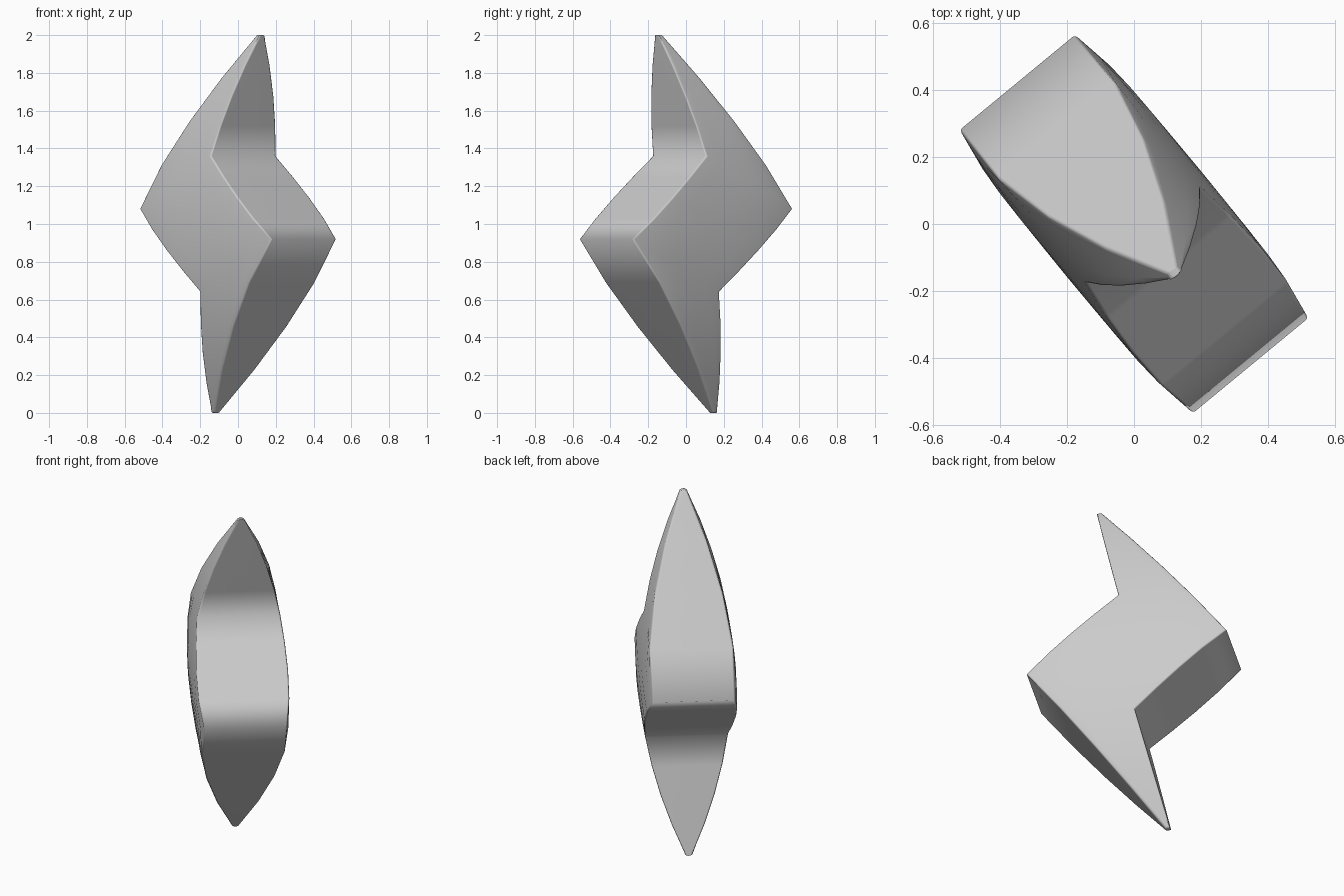
import bpy
import bmesh
from mathutils import Vector

cube = bpy.data.objects.get("Cube")
if cube:
    bpy.data.objects.remove(cube, do_unlink=True)

grey = bpy.data.materials.new("light_grey")
grey.use_nodes = True
COLOUR = (0.6, 0.6, 0.6, 1)
grey.diffuse_color = COLOUR
grey.node_tree.nodes["Principled BSDF"].inputs["Base Color"].default_value = COLOUR

# Bolt outline (along, height about the middle); the lower half is the upper half turned over
ALONG = Vector((0.636, -0.772, 0))
ACROSS = Vector((0.772, 0.636, 0))
TIP, NOTCH, CORNER = Vector((0.188, 1.0)), Vector((0.045, 0.36)), Vector((0.548, -0.08))
TIP_HALF = Vector((0.014, 0))
SEGMENTS, COLUMNS = 4, 6


def subdivide(points):
    """Split each straight run of a chain into equal steps."""
    steps = [a.lerp(b, i / SEGMENTS) for a, b in zip(points, points[1:]) for i in range(SEGMENTS)]
    return steps + [points[-1]]


def place(p, side):
    """Lens-shaped thickness: fattest in the middle, thin at both tips."""
    half = 0.255 - 0.238 * p.y ** 2 - 0.33 * p.x ** 4
    return ALONG * p.x + ACROSS * (side * half) + Vector((0, 0, 1 + p.y))


left = subdivide([TIP - TIP_HALF, -CORNER, -NOTCH, -TIP - TIP_HALF])
right = subdivide([TIP + TIP_HALF, NOTCH, CORNER, -TIP + TIP_HALF])

# Two bulging faces, each ruled between the left and right edges
bm = bmesh.new()
rims = []
for side in (1, -1):
    rows = [[bm.verts.new(place(a.lerp(b, c / COLUMNS), side)) for c in range(COLUMNS + 1)]
            for a, b in zip(left, right)]
    for upper, lower in zip(rows, rows[1:]):
        for c in range(COLUMNS):
            bm.faces.new((upper[c], upper[c + 1], lower[c + 1], lower[c]))
    rims.append(rows[0] + [r[-1] for r in rows[1:-1]] + rows[-1][::-1]
                + [r[0] for r in rows[-2:0:-1]])

# Rim joining the faces
front, back = rims
for i in range(len(front)):
    bm.faces.new((front[i - 1], front[i], back[i], back[i - 1]))
bmesh.ops.recalc_face_normals(bm, faces=bm.faces)

# Narrow softened edge along both outlines
outline = [bm.edges.get((rim[i - 1], rim[i])) for rim in rims for i in range(len(rim))]
bmesh.ops.bevel(bm, geom=outline, offset=0.009, segments=2, profile=0.5,
                affect='EDGES', clamp_overlap=False)
for face in bm.faces:
    face.smooth = True

mesh = bpy.data.meshes.new("bolt")
bm.to_mesh(mesh)
bm.free()
mesh.materials.append(grey)
bolt = bpy.data.objects.new("bolt", mesh)
bpy.context.collection.objects.link(bolt)
bolt.modifiers.new("even_shading", 'WEIGHTED_NORMAL')
